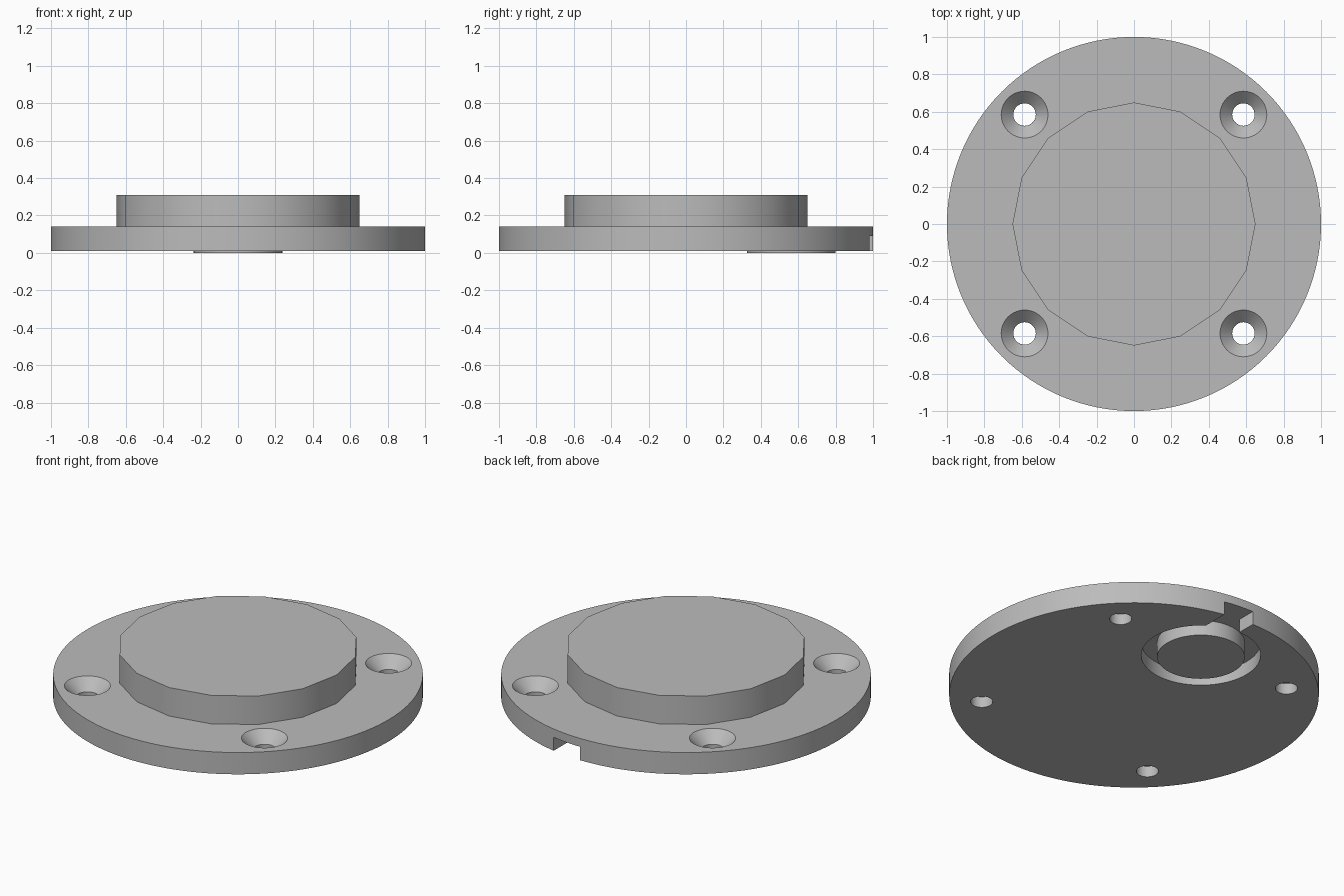
import bpy
import math

cube = bpy.data.objects.get("Cube")
if cube:
    bpy.data.objects.remove(cube, do_unlink=True)

grey = bpy.data.materials.new("light_grey")
grey.use_nodes = True
GREY = (0.5, 0.5, 0.5, 1)
grey.diffuse_color = GREY
grey.node_tree.nodes["Principled BSDF"].inputs["Base Color"].default_value = GREY


def cone(name, x, y, z0, z1, r0, r1=None, sides=64):
    """Round part standing between two heights."""
    bpy.ops.mesh.primitive_cone_add(
        vertices=sides, radius1=r0, radius2=r0 if r1 is None else r1,
        depth=z1 - z0, location=(x, y, (z0 + z1) / 2))
    obj = bpy.context.object
    obj.name = name
    obj.data.materials.append(grey)
    return obj


def cut(target, cutter):
    """Subtract the cutter and remove it."""
    mod = target.modifiers.new("cut", "BOOLEAN")
    mod.operation = "DIFFERENCE"
    mod.solver = "EXACT"
    mod.object = cutter
    cutter.hide_render = True
    bpy.ops.object.select_all(action="DESELECT")
    bpy.context.view_layer.objects.active = target
    target.select_set(True)
    bpy.ops.object.modifier_apply(modifier=mod.name)
    bpy.data.objects.remove(cutter, do_unlink=True)


def smooth(obj):
    bpy.ops.object.select_all(action="DESELECT")
    bpy.context.view_layer.objects.active = obj
    obj.select_set(True)
    bpy.ops.object.shade_smooth_by_angle(angle=math.radians(30))


BOTTOM, ROOF, TOP = 0.01, 0.09, 0.14
PAD_Y = 0.563

# Flange disc
flange = cone("flange_disc", 0, 0, BOTTOM, TOP, 1.0, sides=128)

# Countersunk screw holes
for sx in (-1, 1):
    for sy in (-1, 1):
        x, y = 0.585 * sx, 0.585 * sy
        cut(flange, cone("hole_cutter", x, y, -0.1, 0.3, 0.06, sides=32))
        cut(flange, cone("sink_cutter", x, y, TOP - 0.065, TOP + 0.01, 0.06, 0.135, 48))

# Round recess underneath and the channel leading to the back rim
cut(flange, cone("recess_cutter", 0, PAD_Y, -0.1, ROOF, 0.323))
bpy.ops.mesh.primitive_cube_add(size=1, location=(0.093, 0.95, ROOF / 2 - 0.05))
channel = bpy.context.object
channel.scale = (0.186, 0.4, ROOF + 0.1)
channel.data.materials.append(grey)
cut(flange, channel)
smooth(flange)

# Round pad standing slightly proud of the recess
smooth(cone("underside_pad", 0, PAD_Y, 0, ROOF, 0.237))

# Sixteen-sided raised boss
smooth(cone("raised_boss", 0, 0, TOP, 0.31, 0.65, sides=16))
